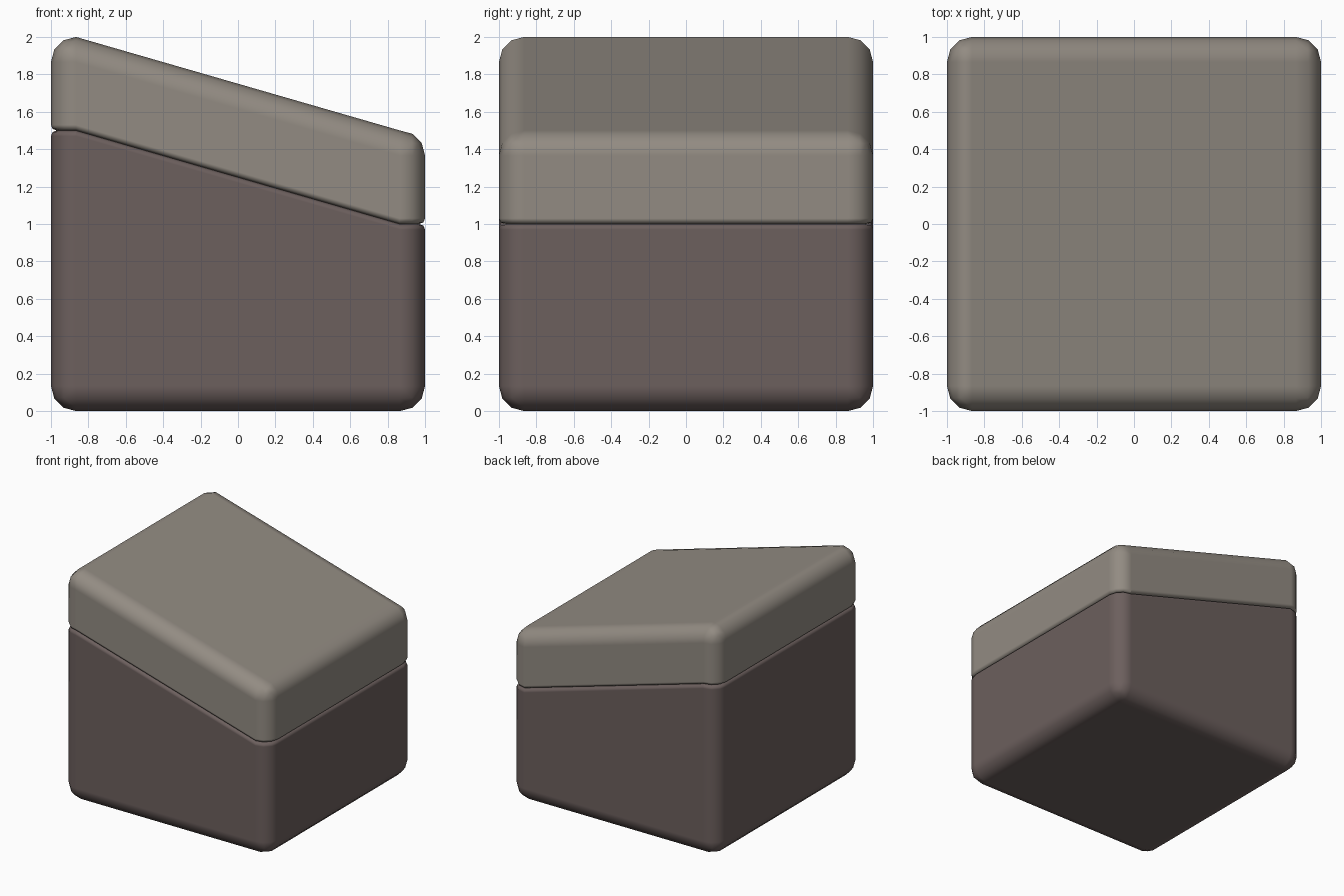
import bpy, bmesh

if "Cube" in bpy.data.objects:
    bpy.data.objects.remove(bpy.data.objects["Cube"])

R = 0.134       # large edge radius
SEAM = 0.03     # small rounding along the seam
DROP = 0.5      # how far the slope falls from left to right


def material(name, rgb):
    m = bpy.data.materials.new(name)
    m.diffuse_color = (*rgb, 1)
    m.use_nodes = True
    m.node_tree.nodes["Principled BSDF"].inputs["Base Color"].default_value = m.diffuse_color
    return m


def slope(x):
    # level borders, straight incline between them
    t = (x + 1 - R) / (2 - 2 * R)
    return -DROP * min(1, max(0, t))


def sloped_block(name, z0, z1, seam_z, moves, mat):
    bm = bmesh.new()
    bmesh.ops.create_cube(bm, size=2)
    for v in bm.verts:
        v.co.z = z1 if v.co.z > 0 else z0

    def in_seam(e):
        return all(abs(v.co.z - seam_z) < 1e-4 for v in e.verts)

    # large rounding on every edge except the seam rim
    bmesh.ops.bevel(bm, geom=[e for e in bm.edges if not in_seam(e)],
                    offset=R, segments=3, profile=0.5, affect='EDGES')
    # small rounding on the seam rim
    bmesh.ops.bevel(bm, geom=[e for e in bm.edges if in_seam(e)],
                    offset=SEAM, segments=2, profile=0.5, affect='EDGES')
    # fold lines where the incline starts and ends
    for x in (-1 + R, 1 - R):
        bmesh.ops.bisect_plane(bm, geom=bm.verts[:] + bm.edges[:] + bm.faces[:],
                               dist=1e-4, plane_co=(x, 0, 0), plane_no=(1, 0, 0))
    for v in bm.verts:
        if moves(v.co.z):
            v.co.z += slope(v.co.x)
    bmesh.ops.recalc_face_normals(bm, faces=bm.faces[:])

    me = bpy.data.meshes.new(name)
    bm.to_mesh(me)
    bm.free()
    me.materials.append(mat)
    ob = bpy.data.objects.new(name, me)
    bpy.context.collection.objects.link(ob)
    for p in me.polygons:
        p.use_smooth = True
    # keeps the big faces flat while the rounded edges stay smooth
    w = ob.modifiers.new("weighted_normals", 'WEIGHTED_NORMAL')
    w.weight = 100
    return ob


# lower body: only its top follows the slope
sloped_block("base", 0, 1.5, 1.5, lambda z: z > 0.75,
             material("dark_stone", (0.15, 0.115, 0.11)))
# slab on top: slopes as a whole
sloped_block("sloped_cap", 1.5, 2, 1.5, lambda z: True,
             material("light_stone", (0.29, 0.26, 0.225)))
